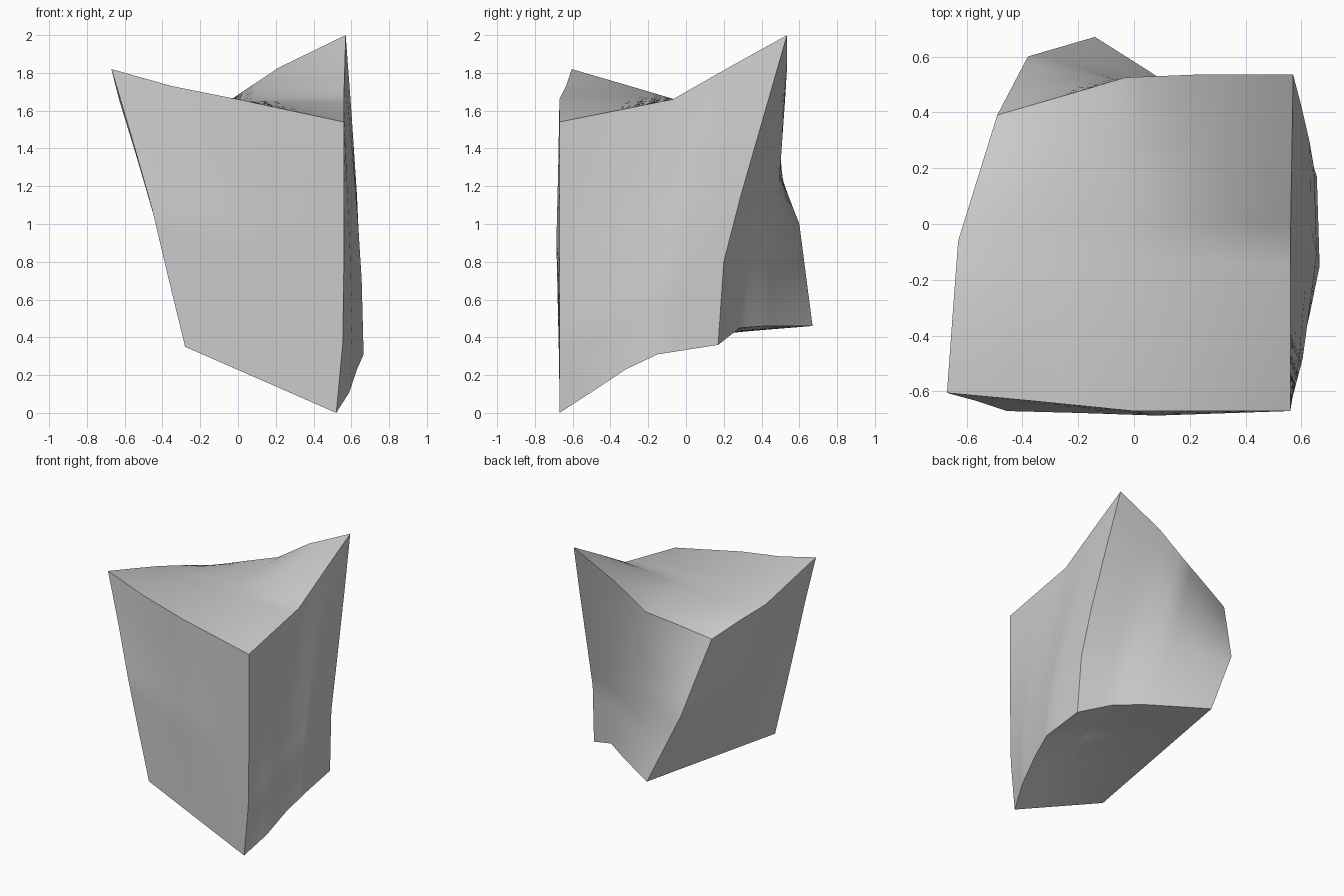
import bpy, bmesh
from mathutils import Vector

if "Cube" in bpy.data.objects:
    bpy.data.objects.remove(bpy.data.objects["Cube"])

N = 16  # grid cells per side

# Corners: top/bottom, front/back, left/right
TFL, TFR = (-.67, -.605, 1.82), (.56, -.67, 1.54)
TBL, TBR = (-.49, .39, 1.53), (.57, .535, 2.0)
BFL, BFR = (-.28, -.67, .35), (.52, -.67, 0)
BBL, BBR = (-.14, .67, .46), (.655, .17, .36)

# Bent edges: two corners with three points between
top_front = [TFL, (-.35, -.635, 1.73), (0, -.67, 1.66), (.28, -.67, 1.60), TFR]
top_back = [TBL, (-.26, .457, 1.6), (-.03, .525, 1.665), (.22, .535, 1.83), TBR]
top_left = [TFL, (-.65, -.33, 1.74), (-.63, -.06, 1.66), (-.56, .165, 1.6), TBL]
top_right = [TFR, (.56, -.37, 1.6), (.56, -.07, 1.66), (.565, .22, 1.825), TBR]
low_front = [BFL, (-.08, -.67, .2625), (.12, -.67, .175), (.32, -.67, .0875), BFR]
low_back = [BBL, (.05, .55, .46), (.25, .42, .46), (.43, .285, .45), BBR]
low_left = [BFL, (-.245, -.335, .378), (-.21, 0, .405), (-.175, .335, .433), BBL]
low_right = [BFR, (.59, -.5, .11), (.63, -.32, .23), (.665, -.15, .31), BBR]
front_left = [BFL, (-.37, -.67, .72), (-.455, -.67, 1.08), (-.56, -.635, 1.45), TFL]
front_right = [BFR, (.555, -.67, .37), (.56, -.67, .75), (.56, -.67, 1.15), TFR]
back_left = [BBL, (-.26, .635, .73), (-.38, .6, 1.0), (-.435, .495, 1.27), TBL]
back_right = [BBR, (.645, .20, .8), (.63, .29, 1.15), (.60, .42, 1.6), TBR]


def along(edge, t):
    i = min(int(t * 4), 3)
    return Vector(edge[i]).lerp(Vector(edge[i + 1]), t * 4 - i)


def patch(bm, u0, u1, v0, v1, lift=0):
    """Blend a surface between four edges; lift raises the middle."""
    grid = []
    for j in range(N + 1):
        v = j / N
        row = []
        for i in range(N + 1):
            u = i / N
            p = along(u0, u).lerp(along(u1, u), v) + along(v0, v).lerp(along(v1, v), u)
            p -= along(u0, 0).lerp(along(u0, 1), u).lerp(along(u1, 0).lerp(along(u1, 1), u), v)
            p.z += lift * (1 - abs(2 * u - 1)) * (1 - abs(2 * v - 1))
            row.append(bm.verts.new(p))
        grid.append(row)
    for j in range(N):
        for i in range(N):
            bm.faces.new((grid[j][i], grid[j][i + 1], grid[j + 1][i + 1], grid[j + 1][i]))


# Six curved sides welded into one closed block
bm = bmesh.new()
patch(bm, top_front, top_back, top_left, top_right, .05)
patch(bm, low_front, low_back, low_left, low_right)
patch(bm, low_front, top_front, front_left, front_right)
patch(bm, low_back, top_back, back_left, back_right)
patch(bm, low_left, top_left, front_left, back_left)
patch(bm, low_right, top_right, front_right, back_right)
bmesh.ops.remove_doubles(bm, verts=bm.verts, dist=.0005)
bmesh.ops.recalc_face_normals(bm, faces=bm.faces)

mesh = bpy.data.meshes.new("warped_block")
bm.to_mesh(mesh)
bm.free()
block = bpy.data.objects.new("warped_block", mesh)
bpy.context.collection.objects.link(block)
bpy.context.view_layer.objects.active = block
block.select_set(True)
bpy.ops.object.shade_smooth_by_angle(angle=.6)
